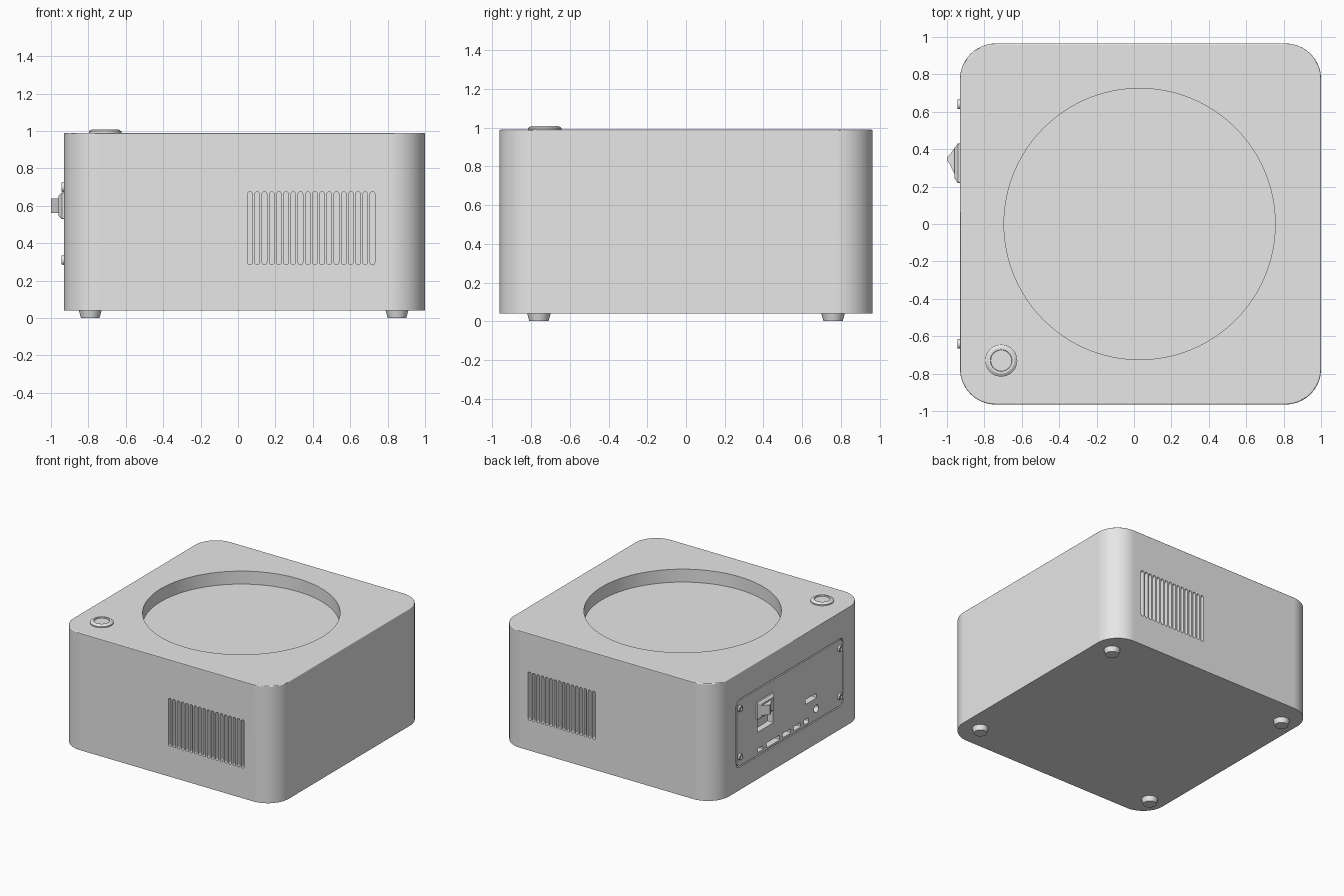
import bpy, bmesh, math
from mathutils import Vector

cube = bpy.data.objects.get("Cube")
if cube:
    bpy.data.objects.remove(cube, do_unlink=True)

grey = bpy.data.materials.new("light_grey")
grey.use_nodes = True
grey.diffuse_color = (0.8, 0.8, 0.8, 1)
grey.node_tree.nodes["Principled BSDF"].inputs["Base Color"].default_value = (0.8, 0.8, 0.8, 1)

# Overall sizes
CX, LEFT, FLOOR, TOP = 0.035, -0.93, 0.04, 0.99
HALF = 0.965


def rounded_rect(cx, cy, w, h, r, seg=6):
    pts = []
    for k, (sx, sy) in enumerate(((1, 1), (-1, 1), (-1, -1), (1, -1))):
        for i in range(seg + 1):
            a = math.pi / 2 * (k + i / seg)
            pts.append((cx + sx * (w / 2 - r) + r * math.cos(a),
                        cy + sy * (h / 2 - r) + r * math.sin(a)))
    return pts


def circle(cx, cy, r, n=32):
    return [(cx + r * math.cos(2 * math.pi * i / n), cy + r * math.sin(2 * math.pi * i / n))
            for i in range(n)]


def prism(bm, pts, axis, start, end, taper=1.0):
    """Extrude an outline along an axis and return the end cap."""
    mx = sum(p[0] for p in pts) / len(pts)
    my = sum(p[1] for p in pts) / len(pts)

    def ring(h, s):
        out = []
        for a, b in pts:
            a, b = mx + (a - mx) * s, my + (b - my) * s
            out.append(bm.verts.new({"x": (h, a, b), "y": (a, h, b), "z": (a, b, h)}[axis]))
        return out

    lo, hi = ring(start, 1), ring(end, taper)
    faces = [bm.faces.new(lo), bm.faces.new(hi)]
    for i in range(len(pts)):
        j = (i + 1) % len(pts)
        faces.append(bm.faces.new((lo[i], lo[j], hi[j], hi[i])))
    bmesh.ops.recalc_face_normals(bm, faces=faces)
    return faces[1]


def make(name, bm):
    mesh = bpy.data.meshes.new(name)
    bm.to_mesh(mesh)
    bm.free()
    mesh.materials.append(grey)
    ob = bpy.data.objects.new(name, mesh)
    bpy.context.collection.objects.link(ob)
    return ob


def activate(ob):
    bpy.ops.object.select_all(action="DESELECT")
    ob.select_set(True)
    bpy.context.view_layer.objects.active = ob


def cut(ob, cutter):
    cutter.hide_render = True
    mod = ob.modifiers.new("cut", "BOOLEAN")
    mod.object, mod.solver = cutter, "EXACT"
    activate(ob)
    bpy.ops.object.modifier_apply(modifier=mod.name)
    bpy.data.objects.remove(cutter, do_unlink=True)


def smooth(ob):
    activate(ob)
    bpy.ops.object.shade_smooth_by_angle(angle=math.radians(30))
    mod = ob.modifiers.new("normals", "WEIGHTED_NORMAL")
    mod.keep_sharp = True


# Case with a softened top edge
bm = bmesh.new()
cap = prism(bm, rounded_rect(CX, 0, 2 * HALF, 2 * HALF, 0.19, 16), "z", FLOOR, TOP)
bmesh.ops.bevel(bm, geom=list(cap.edges), offset=0.008, segments=3, profile=0.5, affect="EDGES")
case = make("case", bm)

# Round top recess, vent slots front and back, and the opening for the side panel
bm = bmesh.new()
prism(bm, circle(0.03, 0, 0.725, 96), "z", TOP - 0.105, TOP + 0.1)
for count, first, side in ((18, 0.0645, -1), (16, 0.15, 1)):
    for i in range(count):
        slot = rounded_rect(first + i * 0.0385, 0.48, 0.025, 0.39, 0.0124, 4)
        prism(bm, slot, "y", side * (HALF - 0.06), side * (HALF + 0.05))
prism(bm, rounded_rect(0, 0.5, 1.37, 0.55, 0.04), "x", LEFT - 0.05, LEFT + 0.07)
cut(case, make("case_cutter", bm))
smooth(case)

# Side panel with its sockets
bm = bmesh.new()
prism(bm, rounded_rect(0, 0.5, 1.352, 0.532, 0.035), "x", LEFT, LEFT + 0.07)
panel = make("port_panel", bm)
bm = bmesh.new()
ports = [(0.375, 0.27, 0.07, 0.03), (0.215, 0.27, 0.17, 0.04), (0.04, 0.27, 0.1, 0.035),
         (-0.095, 0.27, 0.09, 0.035), (-0.21, 0.27, 0.06, 0.04),
         (-0.27, 0.43, 0.14, 0.04), (0.315, 0.47, 0.2, 0.1)]
for y, z, w, h in ports:
    prism(bm, rounded_rect(y, z, w, h, 0.008, 3), "x", LEFT - 0.05, LEFT + 0.05)
prism(bm, circle(-0.34, 0.325, 0.03, 24), "x", LEFT - 0.05, LEFT + 0.05)
cut(panel, make("panel_cutter", bm))
smooth(panel)

# Panel screws with hexagonal sockets
for y in (-0.64, 0.64):
    for z in (0.31, 0.7):
        bm = bmesh.new()
        cap = prism(bm, circle(y, z, 0.027, 24), "x", LEFT + 0.01, LEFT - 0.014, 0.9)
        bmesh.ops.inset_region(bm, faces=[cap], thickness=0.011)
        bmesh.ops.inset_region(bm, faces=[cap], thickness=0.001, depth=-0.01)
        smooth(make("panel_screw", bm))

# Power switch: sloped base and peaked rocker
bm = bmesh.new()
prism(bm, rounded_rect(0.325, 0.6, 0.21, 0.14, 0.006, 2), "x", LEFT + 0.01, LEFT - 0.012)
prism(bm, rounded_rect(0.325, 0.6, 0.21, 0.14, 0.006, 2), "x", LEFT - 0.012, LEFT - 0.03, 0.75)
smooth(make("switch_base", bm))
bm = bmesh.new()
rocker = [(LEFT, 0.24), (-0.952, 0.25), (-0.966, 0.28), (-0.985, 0.32), (-0.997, 0.335),
          (-1.0, 0.35), (-0.995, 0.363), (-0.978, 0.38), (-0.957, 0.41), (LEFT, 0.415)]
prism(bm, rocker, "z", 0.56, 0.64)
smooth(make("switch_rocker", bm))

# Round push button with a raised rim
bm = bmesh.new()
cap = prism(bm, circle(-0.71, -0.73, 0.086, 48), "z", TOP - 0.01, TOP + 0.009)
prism_edges = list(cap.edges)
bmesh.ops.inset_region(bm, faces=[cap], thickness=0.016, depth=0.01)
bmesh.ops.inset_region(bm, faces=[cap], thickness=0.012)
bmesh.ops.inset_region(bm, faces=[cap], thickness=0.002, depth=-0.008)
smooth(make("power_button", bm))

# Tapered feet
for x in (-0.79, 0.85):
    for y in (-0.76, 0.76):
        bm = bmesh.new()
        prism(bm, circle(x, y, 0.062, 32), "z", FLOOR + 0.005, 0, 0.8)
        smooth(make("foot", bm))
